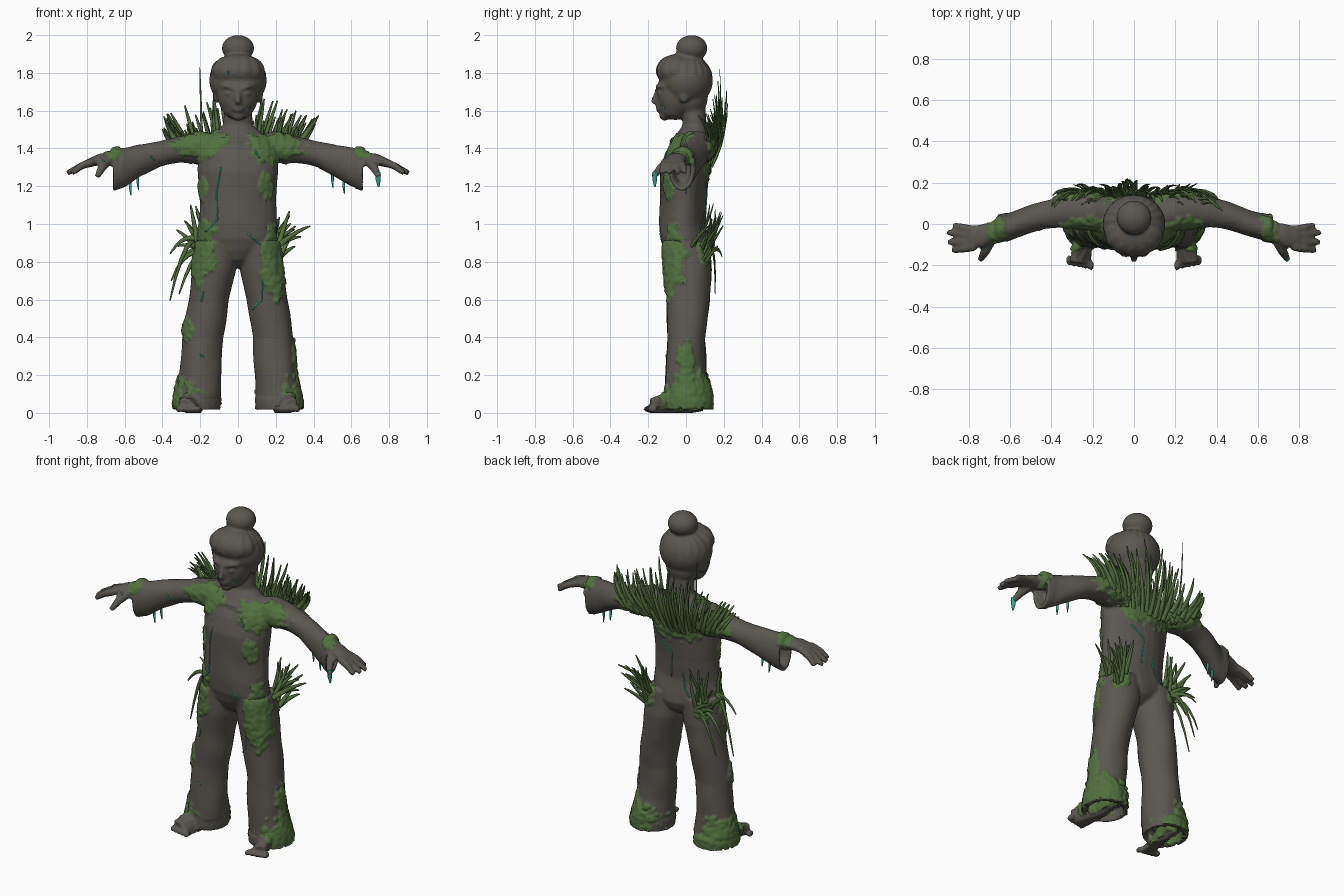
import bpy, bmesh, math, random
from mathutils import Vector as V, Matrix, noise
from mathutils.bvhtree import BVHTree

random.seed(4)
rnd = random.uniform
cube = bpy.data.objects.get("Cube")
if cube:
    bpy.data.objects.remove(cube)


def material(name, rgb):
    m = bpy.data.materials.new(name)
    m.use_nodes = True
    m.diffuse_color = (*rgb, 1)
    m.node_tree.nodes["Principled BSDF"].inputs["Base Color"].default_value = (*rgb, 1)
    return m


STONE = material("weathered stone", (.105, .095, .082))
MOSS = material("moss green", (.085, .16, .05))
GRASS = material("grass green", (.085, .16, .05))
TEAL = material("teal", (.035, .36, .29))


def make_object(bm, name, *mats):
    bmesh.ops.recalc_face_normals(bm, faces=bm.faces)
    mesh = bpy.data.meshes.new(name)
    bm.to_mesh(mesh)
    bm.free()
    for m in mats:
        mesh.materials.append(m)
    ob = bpy.data.objects.new(name, mesh)
    bpy.context.collection.objects.link(ob)
    return ob


def smooth(ob, degrees):
    bpy.ops.object.select_all(action="DESELECT")
    ob.select_set(True)
    bpy.context.view_layer.objects.active = ob
    bpy.ops.object.shade_smooth_by_angle(angle=math.radians(degrees))


def loft(bm, rings, n=24):
    """Skin elliptical rings, each given as centre and two half axes."""
    loops = []
    for c, u, v in rings:
        angles = [math.tau * i / n for i in range(n)]
        loops.append([bm.verts.new(c + u * math.cos(a) + v * math.sin(a)) for a in angles])
    for a, b in zip(loops, loops[1:]):
        for i in range(n):
            j = (i + 1) % n
            bm.faces.new((a[i], a[j], b[j], b[i]))
    bm.faces.new(loops[0][::-1])
    bm.faces.new(loops[-1])


def level(x, y, z, rx, ry):
    return V((x, y, z)), V((rx, 0, 0)), V((0, ry, 0))


def upright(x, y, z, ry, rz):
    return V((x, y, z)), V((0, ry, 0)), V((0, 0, rz))


def tube(bm, points, radii, n=10, flat=1):
    points = [V(p) for p in points]
    rings = []
    for i, (p, r) in enumerate(zip(points, radii)):
        d = (points[min(i + 1, len(points) - 1)] - points[max(i - 1, 0)]).normalized()
        u = d.cross(V((0, 1, 0))).normalized()
        rings.append((p, u * r, d.cross(u) * r * flat))
    loft(bm, rings, n)


def ball(bm, centre, size):
    m = Matrix.Translation(centre) @ Matrix.Diagonal((*size, 1))
    bmesh.ops.create_icosphere(bm, subdivisions=4, radius=1, matrix=m)


# Torso and neck
bm = bmesh.new()
torso = [(.77, .01, .03, .05), (.81, .01, .1, .1), (.86, .005, .175, .125), (.92, -.01, .21, .13),
         (1, -.02, .205, .122), (1.12, -.015, .203, .122), (1.28, -.005, .213, .13), (1.38, .01, .212, .118),
         (1.44, .025, .185, .1), (1.48, .035, .13, .083), (1.52, .045, .08, .064), (1.64, .04, .07, .062)]
loft(bm, [level(0, y, z, rx, ry) for z, y, rx, ry in torso])
# Neckline fold
neck = [math.tau * i / 24 for i in range(25)]
tube(bm, [(.1 * math.cos(a), .01 + .085 * math.sin(a), 1.465 + .025 * math.sin(a)) for a in neck],
     [.011] * 25)

# Head, hair and bun
for centre, size in [((0, -.055, 1.69), (.108, .1, .14)), ((0, -.065, 1.605), (.08, .075, .052)),
                     ((0, -.1, 1.625), (.055, .055, .05)), ((0, -.112, 1.575), (.036, .03, .028)),
                     ((0, 0, 1.76), (.152, .142, .14)), ((0, .03, 1.67), (.1, .085, .1)),
                     ((0, -.045, 1.81), (.142, .113, .09)), ((0, .03, 1.93), (.085, .083, .07)),
                     ((0, -.148, 1.613), (.03, .012, .007)), ((0, -.146, 1.6), (.026, .012, .008))]:
    ball(bm, centre, size)
tube(bm, [(0, -.14, 1.74), (0, -.157, 1.69), (0, -.17, 1.65), (0, -.145, 1.635)],
     [.012, .014, .018, .016])
for s in (-1, 1):
    ball(bm, (s * .043, -.14, 1.69), (.024, .014, .01))
    tube(bm, [(s * .012, -.152, 1.712), (s * .05, -.15, 1.73), (s * .088, -.115, 1.728)], [.009, .014, .008])
    ball(bm, (s * .114, -.01, 1.68), (.018, .028, .042))

# Limbs, mirrored; hems and cuffs turn inwards at their ends
leg = [(.08, .215, .01, .1, .1), (.02, .22, .01, .11, .113), (.012, .215, .01, .122, .125),
       (.06, .215, .01, .125, .128), (.2, .2, 0, .111, .11), (.4, .187, 0, .108, .1),
       (.6, .155, .01, .107, .115), (.75, .13, .01, .118, .125), (.9, .115, 0, .105, .12)]
arm = [(.1, .05, 1.41, .07, .06), (.2, .06, 1.408, .085, .085), (.3, .068, 1.395, .08, .072),
       (.42, .048, 1.37, .07, .068), (.52, .02, 1.335, .067, .085), (.6, -.01, 1.3, .068, .107),
       (.665, -.025, 1.285, .07, .113), (.66, -.025, 1.285, .05, .09), (.61, -.015, 1.295, .04, .07)]
hand = [(.55, -.005, 1.34, .035, .03), (.66, -.03, 1.345, .04, .033),
        (.73, -.055, 1.343, .057, .031), (.8, -.07, 1.32, .056, .023)]
fingers = [(-.03, .875, -.005), (-.058, .905, -.04), (-.085, .9, -.088), (-.11, .88, -.13)]
for s in (-1, 1):
    loft(bm, [level(s * x, y, z, rx, ry) for z, x, y, rx, ry in leg])
    for rows in (arm, hand):
        loft(bm, [upright(s * x, y, z, ry, rz) for x, y, z, ry, rz in rows])
    for y, tip_x, tip_y in fingers:
        tube(bm, [(s * .77, y, 1.33), (s * .83, (y + tip_y) / 2, 1.307), (s * tip_x, tip_y, 1.27)],
             [.022, .02, .014])
    tube(bm, [(s * .69, -.07, 1.335), (s * .72, -.13, 1.3), (s * .745, -.175, 1.25)], [.028, .024, .015])
    tube(bm, [(s * .215, .08, .045), (s * .225, -.02, .05), (s * .25, -.12, .042), (s * .262, -.185, .028)],
         [.045, .058, .068, .066], flat=.55)
    for i in range(5):
        ball(bm, (s * (.21 + .026 * i), -.2 + .006 * i, .02), (.016, .026, .017))

figure = make_object(bm, "stone_figure", STONE, MOSS)
remesh = figure.modifiers.new("fuse", "REMESH")
remesh.mode = "VOXEL"
remesh.voxel_size = .009
relax = figure.modifiers.new("relax", "SMOOTH")
relax.iterations = 3
fused = bpy.data.meshes.new_from_object(figure.evaluated_get(bpy.context.evaluated_depsgraph_get()))
figure.modifiers.clear()
figure.data = fused
fused.materials.clear()
fused.materials.append(STONE)
fused.materials.append(MOSS)

# Moss patches: centre and half size
patches = [(.21, -.07, 1.42, .16, .12, .11), (-.21, -.06, 1.43, .16, .12, .1),
           (0, .13, 1.36, .33, .08, .11), (.3, .15, 1.41, .13, .05, .05), (-.3, .15, 1.41, .13, .05, .05),
           (.16, -.11, 1.2, .05, .06, .08), (-.19, -.06, 1.18, .04, .06, .06),
           (-.2, -.08, .87, .1, .1, .19), (.2, -.09, .8, .08, .1, .21),
           (-.27, -.05, .45, .04, .06, .07), (.29, 0, .28, .05, .05, .11),
           (.2, .11, .86, .07, .05, .09), (-.2, .12, .88, .07, .05, .09)]
for s in (-1, 1):
    patches += [(s * .66, -.03, 1.38, .045, .1, .07), (s * .28, .05, .03, .16, .19, .19)]


def mossiness(p, normal):
    on_foot = p.z < .075 and (p.y < -.13 or normal.z < -.5)
    best = max(1 - V(((p.x - x) / a, (p.y - y) / b, (p.z - z) / c)).length for x, y, z, a, b, c in patches)
    if best < -.6 or on_foot:
        return -1
    return best + .38 * noise.noise(p * 22) + .2 * noise.noise(p * 60)


# Cloth folds, hair strands and raised moss
bm = bmesh.new()
bm.from_mesh(fused)
bm.normal_update()
moves = []
for v in bm.verts:
    p, push = v.co, 0
    if .08 < p.z < 1.42 and abs(p.x) < .62:
        push += .008 * noise.noise(V((p.x * 9, p.y * 9, p.z * 5)))
    if 1.79 < p.z < 1.88:
        push += .002 * math.sin(18 * math.atan2(p.x, p.y - .03))
    m = mossiness(p, v.normal)
    if m > 0:
        push += min(m * .06, .01) + .005 * noise.noise(p * 45)
    moves.append((v, v.normal * push, m > 0))
mossy = set()
for v, offset, is_moss in moves:
    v.co += offset
    v.co.z = max(v.co.z, 0)
    if is_moss:
        mossy.add(v.index)
for f in bm.faces:
    f.material_index = int(sum(v.index in mossy for v in f.verts) > 2)
surface = BVHTree.FromBMesh(bm)
bm.to_mesh(fused)
bm.free()
smooth(figure, 60)


# Grass on the back of the shoulders and hips
def blade(bm, x, z, direction, length, bend, width=.015):
    root = surface.ray_cast(V((x, 1, z)), V((0, -1, 0)))[0]
    if root is None:
        return
    d = V(direction).normalized() * length
    steps = [i / 5 for i in range(6)]
    tube(bm, [root + d * t + V(bend) * t * t for t in steps],
         [width * (1.06 - t) ** .5 for t in steps], 8, .5)


bm = bmesh.new()
for i in range(85):
    k = (i / 42 - 1) + rnd(-.03, .03)
    blade(bm, k * .34, 1.29 + .12 * k * k + rnd(0, .11) * (1 - .6 * abs(k)),
          (k * .8 + rnd(-.2, .2), rnd(.3, .6), 1),
          rnd(.22, .41) * (1 - .62 * abs(k)), (0, -.08, .02))
blade(bm, -.19, 1.42, (-.03, .2, 1), .42, (0, -.06, 0), .007)
smooth(make_object(bm, "shoulder_grass", GRASS), 85)

bm = bmesh.new()
for i in range(17):
    t = i / 16
    a = 1.55 * t - .2
    blade(bm, -.185 + rnd(-.03, .03), .89 + rnd(-.05, .04),
          (-math.sin(a), rnd(.25, .6), math.cos(a)), .22 - .05 * t, (0, -.03, -.36 * t ** 4))
    a = 1.1 * t - .2
    blade(bm, .19 + rnd(-.03, .03), .85 + rnd(-.05, .04),
          (math.sin(a), rnd(.25, .6), math.cos(a)), rnd(.16, .25), (0, -.02, -.05 * t))
smooth(make_object(bm, "hip_grass", GRASS), 85)

# Cracks traced over the surface: side, then x and z points
cracks = [(-1, (-.09, 1.3), (-.11, 1.2), (-.11, 1.02), (-.18, .95)), (-1, (.05, .95), (.13, .88)),
          (-1, (.13, .7), (.125, .6), (.07, .54)), (-1, (-.18, .64), (-.2, .58)),
          (-1, (-.2, .31), (-.18, .29)), (-1, (.09, 1.39), (.12, 1.34)),
          (-1, (.05, 1.63), (.065, 1.61)), (-1, (-.05, 1.81), (-.052, 1.785)),
          (-1, (-.46, 1.36), (-.44, 1.33)), (-1, (-.72, 1.34), (-.7, 1.33)),
          (1, (.1, 1.22), (.02, 1.16), (.03, .98)), (1, (-.05, 1.06), (-.06, .96), (-.11, .9))]
bm = bmesh.new()
for side, *path in cracks:
    line = []
    for (x, z), (x2, z2) in zip(path, path[1:]):
        for i in range(7):
            t = i / 7
            start = V((x + (x2 - x) * t + rnd(-.002, .002), side, z + (z2 - z) * t))
            hit = surface.ray_cast(start, V((0, -side, 0)))[0]
            if hit:
                line.append(hit)
    tube(bm, line, [.004] * len(line), 10)
smooth(make_object(bm, "cracks", TEAL), 120)

# Drips under the sleeves and the left thumb
bm = bmesh.new()
for x, y, z, r in [(.5, .02, 1.27, .007), (.56, 0, 1.24, .007), (-.53, .01, 1.26, .007),
                   (-.57, 0, 1.23, .007), (.742, -.165, 1.275, .013)]:
    tube(bm, [(x, y, z), (x, y, z - .04), (x + .003, y, z - .08)], [r, r, r / 3], 10)
smooth(make_object(bm, "drips", TEAL), 60)
